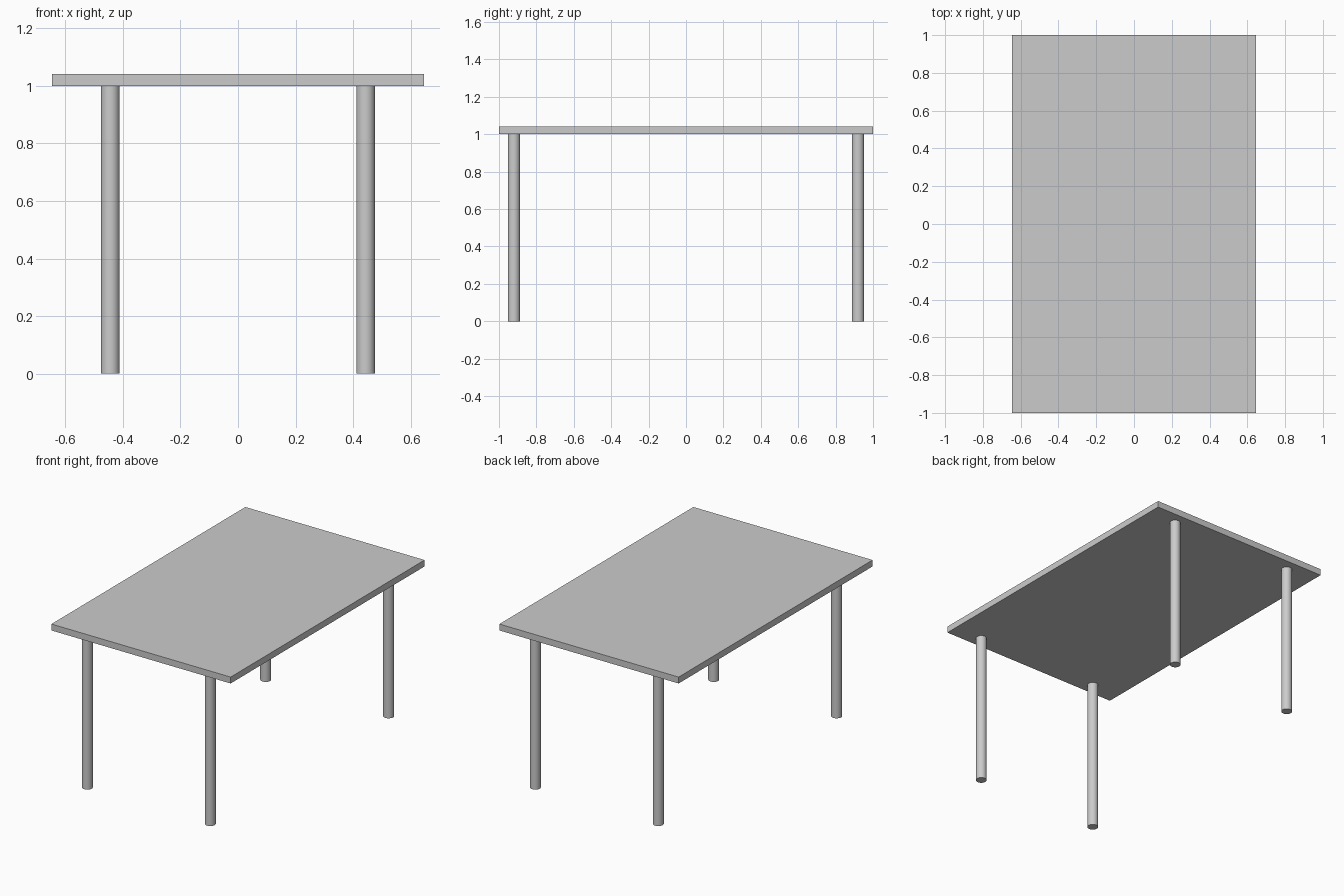
import bpy
import math

if "Cube" in bpy.data.objects:
    bpy.data.objects.remove(bpy.data.objects["Cube"])

TOP_W, TOP_L = 1.294, 2.0
LEG_H, TOP_T = 1.0, 0.042
LEG_X, LEG_Y, LEG_R = 0.444, 0.92, 0.0325

# Flat rectangular tabletop
bpy.ops.mesh.primitive_cube_add(size=1, location=(0, 0, LEG_H + TOP_T / 2))
top = bpy.context.object
top.name = "tabletop"
top.scale = (TOP_W, TOP_L, TOP_T)
bpy.ops.object.transform_apply(location=False, rotation=False, scale=True)

# Four round legs, inset from the corners
for y, depth_name in ((-LEG_Y, "front"), (LEG_Y, "back")):
    for x, side_name in ((-LEG_X, "left"), (LEG_X, "right")):
        bpy.ops.mesh.primitive_cylinder_add(
            vertices=32, radius=LEG_R, depth=LEG_H, location=(x, y, LEG_H / 2))
        bpy.context.object.name = f"{depth_name}_{side_name}_leg"
        bpy.ops.object.shade_smooth_by_angle(angle=math.radians(30))
